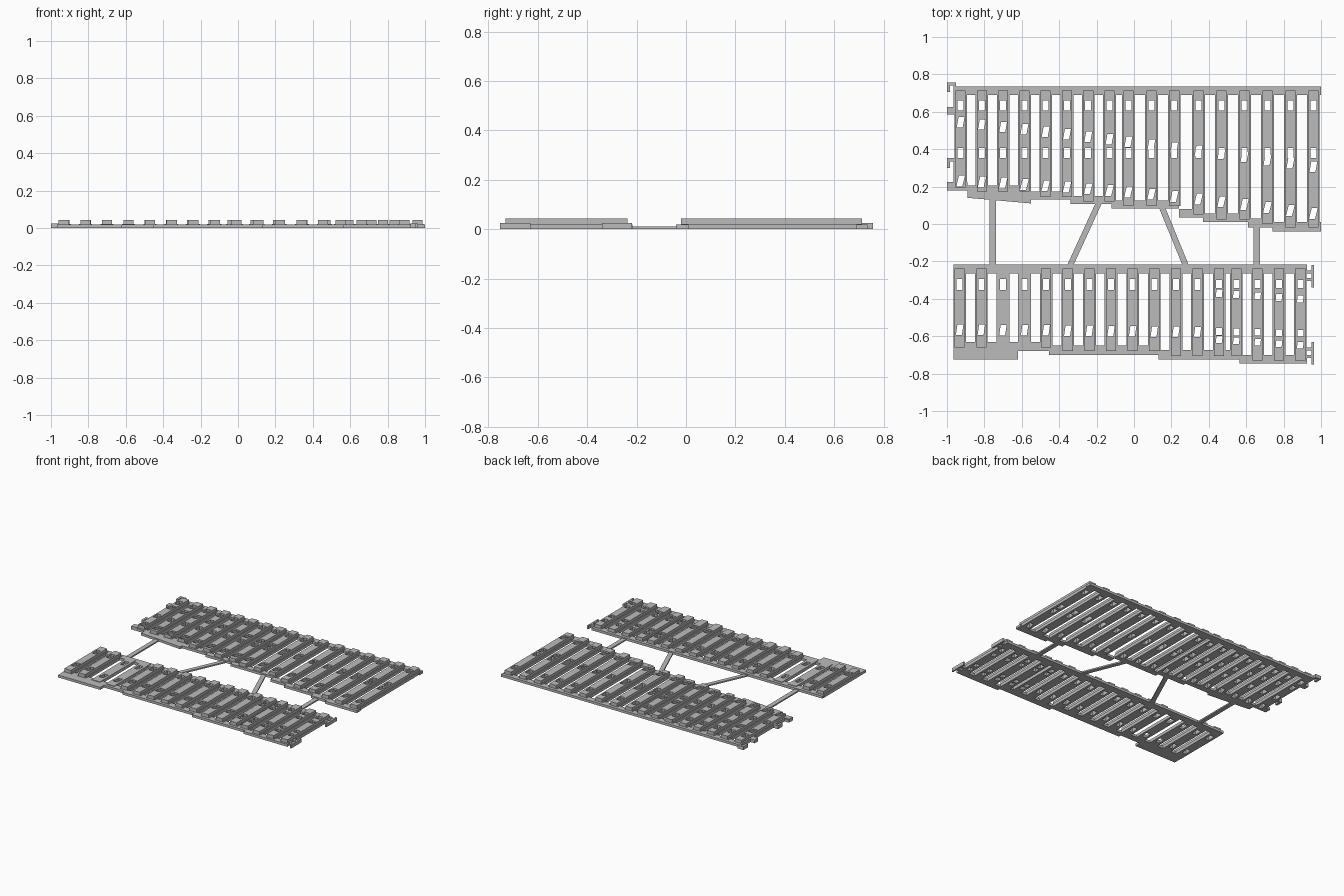
import bpy
import bmesh

if "Cube" in bpy.data.objects:
    bpy.data.objects.remove(bpy.data.objects["Cube"], do_unlink=True)

GREY = bpy.data.materials.new("sleeper grey")
GREY.use_nodes = True
GREY.diffuse_color = (0.5, 0.5, 0.5, 1)
GREY.node_tree.nodes["Principled BSDF"].inputs["Base Color"].default_value = (0.5, 0.5, 0.5, 1)

BASE, FLANGE, TOP, LUG, BAR = 0.018, 0.022, 0.043, 0.025, 0.01
HALF, FOOT = 0.027, 0.034


def finish(name, bm):
    bmesh.ops.recalc_face_normals(bm, faces=bm.faces)
    mesh = bpy.data.meshes.new(name)
    bm.to_mesh(mesh)
    bm.free()
    mesh.materials.append(GREY)
    obj = bpy.data.objects.new(name, mesh)
    bpy.context.collection.objects.link(obj)
    return obj


def add_prism(bm, points, vector):
    """Extrude one closed outline of 3D points along a vector."""
    face = bm.faces.new([bm.verts.new(p) for p in points])
    made = bmesh.ops.extrude_face_region(bm, geom=[face])["geom"]
    bmesh.ops.translate(bm, vec=vector, verts=[v for v in made if isinstance(v, bmesh.types.BMVert)])


def plate(name, outlines, height, z=0):
    bm = bmesh.new()
    for outline in outlines:
        add_prism(bm, [(x, y, z) for x, y in outline], (0, 0, height))
    return finish(name, bm)


def rect(x0, x1, y0, y1):
    return [(x0, y0), (x1, y0), (x1, y1), (x0, y1)]


def hole(x, y, length, lean):
    """Slot outline, leaning with the curved rail."""
    w, h = 0.016, length / 2
    return [(x - w - lean, y - h), (x + w - lean, y - h), (x + w + lean, y + h), (x - w + lean, y + h)]


def cut(obj, cutter):
    mod = obj.modifiers.new("slots", "BOOLEAN")
    mod.operation, mod.solver, mod.object = "DIFFERENCE", "EXACT", cutter
    bpy.context.view_layer.objects.active = obj
    bpy.ops.object.modifier_apply(modifier=mod.name)


def stepped_strip(name, steps):
    """Edge strip whose outline steps along the panel."""
    low, high = [], []
    for x0, x1, b0, b1, top in steps:
        low += [(x0, b0), (x1, b1)]
        high += [(x0, top), (x1, top)]
    return plate(name, [low + high[::-1]], BASE)


def sleepers(name, centres, y_top, steps, low_ones=()):
    """Hat-section sleepers reaching down to the stepped strip."""
    bm = bmesh.new()
    for i, x in enumerate(centres):
        y = next(s[4] for s in steps if s[0] <= x <= s[1]) - 0.03
        if i in low_ones:
            profile = [(-FOOT, 0), (FOOT, 0), (FOOT, FLANGE), (-FOOT, FLANGE)]
        else:
            profile = [(-FOOT, 0), (FOOT, 0), (FOOT, FLANGE), (HALF, FLANGE), (HALF, TOP),
                       (-HALF, TOP), (-HALF, FLANGE), (-FOOT, FLANGE)]
        add_prism(bm, [(x + px, y, pz) for px, pz in profile], (0, y_top - y, 0))
    return finish(name, bm)


def slot_rows(objects, rows):
    for row in rows:
        cutter = plate("slot_cutter", [hole(*h) for h in row], 0.2, -0.1)
        cutter.hide_render = True
        for obj in objects:
            cut(obj, cutter)
        bpy.data.objects.remove(cutter, do_unlink=True)


# Rear panel: strips, sleepers, straight and diverging slot rows
rear_x = [-0.927 + 0.1137 * i for i in range(8)] + [-0.03, 0.093, 0.215]
rear_x += [0.345 + 0.1228 * i for i in range(6)]
rear_steps = [
    (-1, -0.89, 0.18, 0.18, 0.225), (-0.89, -0.55, 0.14, 0.11, 0.205),
    (-0.55, -0.34, 0.13, 0.13, 0.175), (-0.34, -0.12, 0.108, 0.108, 0.15),
    (-0.12, 0.24, 0.083, 0.083, 0.125), (0.24, 0.37, 0.035, 0.035, 0.08),
    (0.37, 0.61, 0.01, 0.01, 0.055), (0.61, 0.74, -0.02, -0.02, 0.03),
    (0.74, 1, -0.04, -0.04, 0.01)]
plate("rear_back_strip", [rect(-0.96, 1, 0.69, 0.735)], BASE)
rear_strip = stepped_strip("rear_inner_strip", rear_steps)
rear = sleepers("rear_sleepers", rear_x, 0.713, rear_steps)


def diverge(x, start, a, b):
    t = x - rear_x[0]
    return start - a * t - b * t * t


slot_rows([rear, rear_strip], [
    [(x, 0.633, 0.055, 0) for x in rear_x],
    [(x, 0.38, 0.055, 0) for x in rear_x],
    [(x, diverge(x, 0.544, 0.107, 0.01), 0.055, 0.005) for x in rear_x],
    [(x, diverge(x, 0.229, 0.041, 0.027), 0.058, 0.007) for x in rear_x]])

# Front panel
front_x = [-0.932 + 0.1156 * i for i in range(13)]
front_x += [0.547 + 0.114 * i for i in range(4)]
front_steps = [
    (-0.965, -0.62, -0.725, -0.725, -0.63), (-0.62, -0.455, -0.68, -0.68, -0.63),
    (-0.455, 0.13, -0.7, -0.7, -0.65), (0.13, 0.565, -0.725, -0.725, -0.675),
    (0.565, 0.925, -0.745, -0.745, -0.7)]
plate("front_inner_strip", [rect(-0.965, 0.925, -0.265, -0.216)], BASE)
front_strip = stepped_strip("front_outer_strip", front_steps)
front = sleepers("front_sleepers", front_x, -0.237, front_steps, low_ones=(2, 3))
single, double = front_x[:12], front_x[12:]
slot_rows([front, front_strip], [
    [(x, -0.323, 0.058, 0) for x in single] + [(x, -0.32, 0.042, 0) for x in double],
    [(x, -0.574 - 0.01 * x, 0.056, 0.004) for x in single]
    + [(x, -0.575 - 0.02 * (x - 0.45), 0.036, 0) for x in double],
    [(x, -0.37 - 0.07 * (x - 0.45), 0.038, 0.002) for x in double],
    [(x, -0.617 - 0.07 * (x - 0.45), 0.036, 0.002) for x in double]])

# Connector clips at the panel ends
for label, y in (("back", 0.585), ("inner", 0.18)):
    plate(f"rear_{label}_clip", [
        rect(-1, -0.953, y + 0.155, y + 0.172), rect(-1, -0.983, y + 0.12, y + 0.155),
        rect(-0.965, -0.953, y, y + 0.155), rect(-1, -0.965, y, y + 0.04)], LUG)
for label, y in (("inner", -0.34), ("outer", -0.752)):
    plate(f"front_{label}_clip", [
        rect(0.95, 0.962, y, y + 0.122), rect(0.92, 0.95, y + 0.035, y + 0.052),
        rect(0.92, 0.95, y + 0.075, y + 0.092)], LUG)

# Thin bars joining the two panels
bars = [(-0.755, -0.755, 0.15), (-0.18, -0.345, 0.13), (0.145, 0.28, 0.1), (0.657, 0.657, 0)]
plate("joining_bars", [
    [(xb - 0.017, -0.23), (xb + 0.017, -0.23), (xt + 0.017, yt), (xt - 0.017, yt)]
    for xt, xb, yt in bars], BAR)
